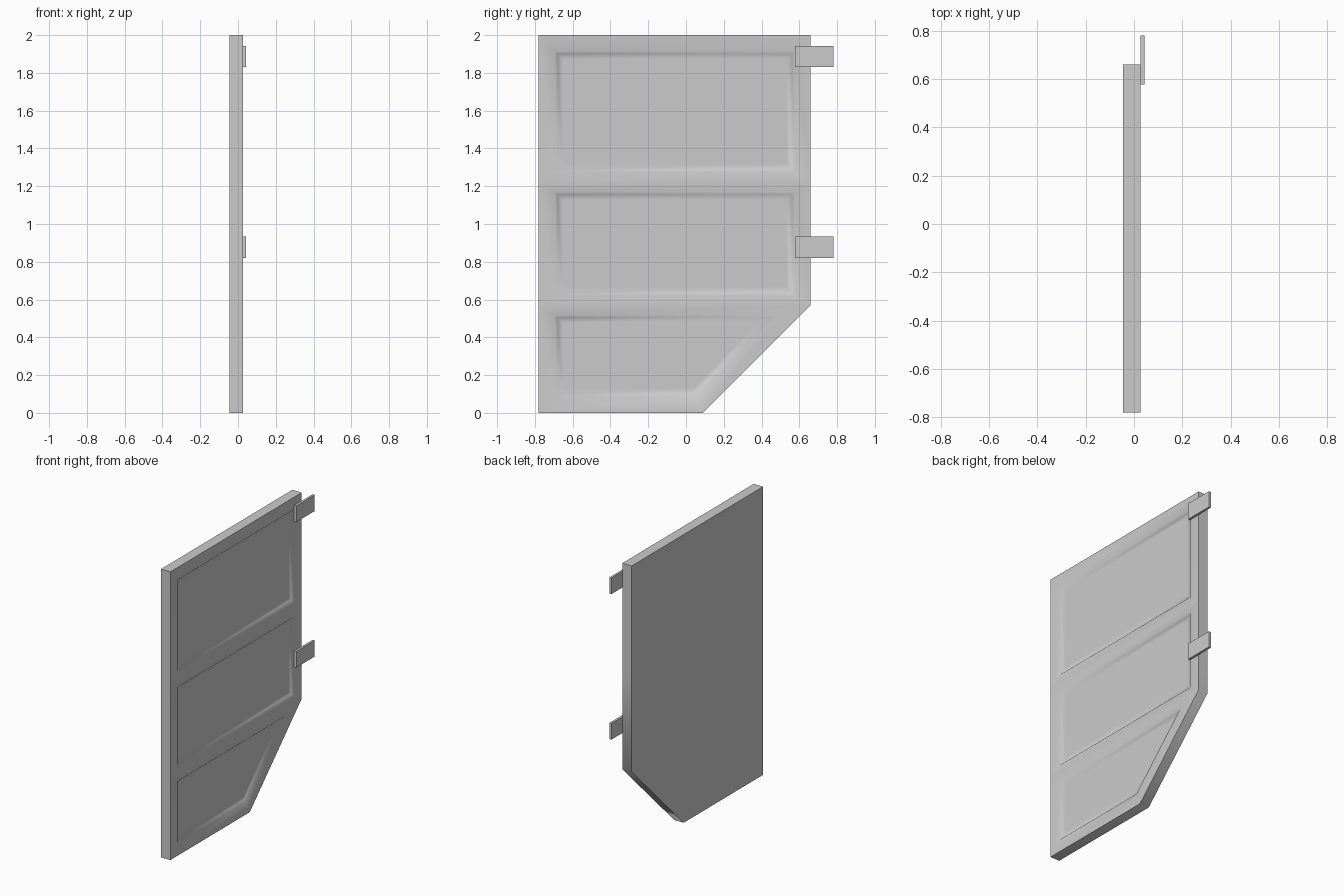
import bpy, bmesh, math
from mathutils import Vector
from mathutils.geometry import intersect_line_line_2d

if "Cube" in bpy.data.objects:
    bpy.data.objects.remove(bpy.data.objects["Cube"])

grey = bpy.data.materials.new("plain_grey")
grey.use_nodes = True
colour = (0.6, 0.6, 0.6, 1)
grey.diffuse_color = colour
grey.node_tree.nodes["Principled BSDF"].inputs["Base Color"].default_value = colour

BACK, FACE, DEPTH = -0.045, 0.027, 0.014
Y0, Y1, TOP = -0.78, 0.66, 2.0
RAIL_LOW, RAIL_HIGH = 0.57, 1.222


def finish(name, bm):
    bmesh.ops.remove_doubles(bm, verts=bm.verts, dist=0.0001)
    bmesh.ops.recalc_face_normals(bm, faces=bm.faces)
    mesh = bpy.data.meshes.new(name)
    bm.to_mesh(mesh)
    bm.free()
    mesh.materials.append(grey)
    obj = bpy.data.objects.new(name, mesh)
    bpy.context.collection.objects.link(obj)
    return obj


def inset(poly, widths):
    """Move each edge of a counter-clockwise (y, z) outline inwards."""
    lines = []
    for i, a in enumerate(poly):
        b = poly[(i + 1) % len(poly)]
        d = (b - a).normalized()
        shift = Vector((-d.y, d.x)) * widths[i]
        lines.append((a + shift - d * 5, b + shift + d * 5))
    return [intersect_line_line_2d(*lines[i - 1], *lines[i]) for i in range(len(poly))]


def ring(bm, outline, x):
    return [bm.verts.new((x, p[0], p[1])) for p in outline]


def bridge(bm, a, b):
    for i in range(len(a)):
        j = (i + 1) % len(a)
        bm.faces.new((a[i], a[j], b[j], b[i]))


def points(*pairs):
    return [Vector(p) for p in pairs]


# Door slab: three recessed bays on the face, plain back
RIM, HALF = 0.085, 0.052
bays = [
    (points((Y0, 0), (0.09, 0), (Y1, RAIL_LOW), (Y0, RAIL_LOW)), (RIM, RIM, HALF, RIM)),
    (points((Y0, RAIL_LOW), (Y1, RAIL_LOW), (Y1, RAIL_HIGH), (Y0, RAIL_HIGH)),
     (HALF, RIM, HALF, RIM)),
    (points((Y0, RAIL_HIGH), (Y1, RAIL_HIGH), (Y1, TOP), (Y0, TOP)), (HALF, RIM, RIM, RIM)),
]
bm = bmesh.new()
for outline, widths in bays:
    rim = inset(outline, widths)
    foot = inset(rim, [DEPTH] * 4)
    flat = inset(foot, [0.03] * 4)
    rings = [ring(bm, outline, FACE), ring(bm, rim, FACE),
             ring(bm, foot, FACE - DEPTH), ring(bm, flat, FACE - DEPTH)]
    for a, b in zip(rings, rings[1:]):
        bridge(bm, a, b)
    bm.faces.new(rings[-1])

# Outer edge and back
edge = points((Y0, 0), (0.09, 0), (Y1, RAIL_LOW), (Y1, RAIL_HIGH),
              (Y1, TOP), (Y0, TOP), (Y0, RAIL_HIGH), (Y0, RAIL_LOW))
front, rear = ring(bm, edge, FACE), ring(bm, edge, BACK)
bridge(bm, front, rear)
bm.faces.new(rear)
door = finish("door_panel", bm)
bpy.context.view_layer.objects.active = door
door.select_set(True)
bpy.ops.object.shade_smooth_by_angle(angle=math.radians(50))
door.select_set(False)

# Hinge straps
for name, z in (("lower_hinge_strap", 0.877), ("upper_hinge_strap", 1.887)):
    bm = bmesh.new()
    bmesh.ops.create_cube(bm, size=1)
    bmesh.ops.scale(bm, verts=bm.verts, vec=(0.016, 0.202, 0.112))
    bmesh.ops.translate(bm, verts=bm.verts, vec=(0.035, 0.679, z))
    finish(name, bm)
